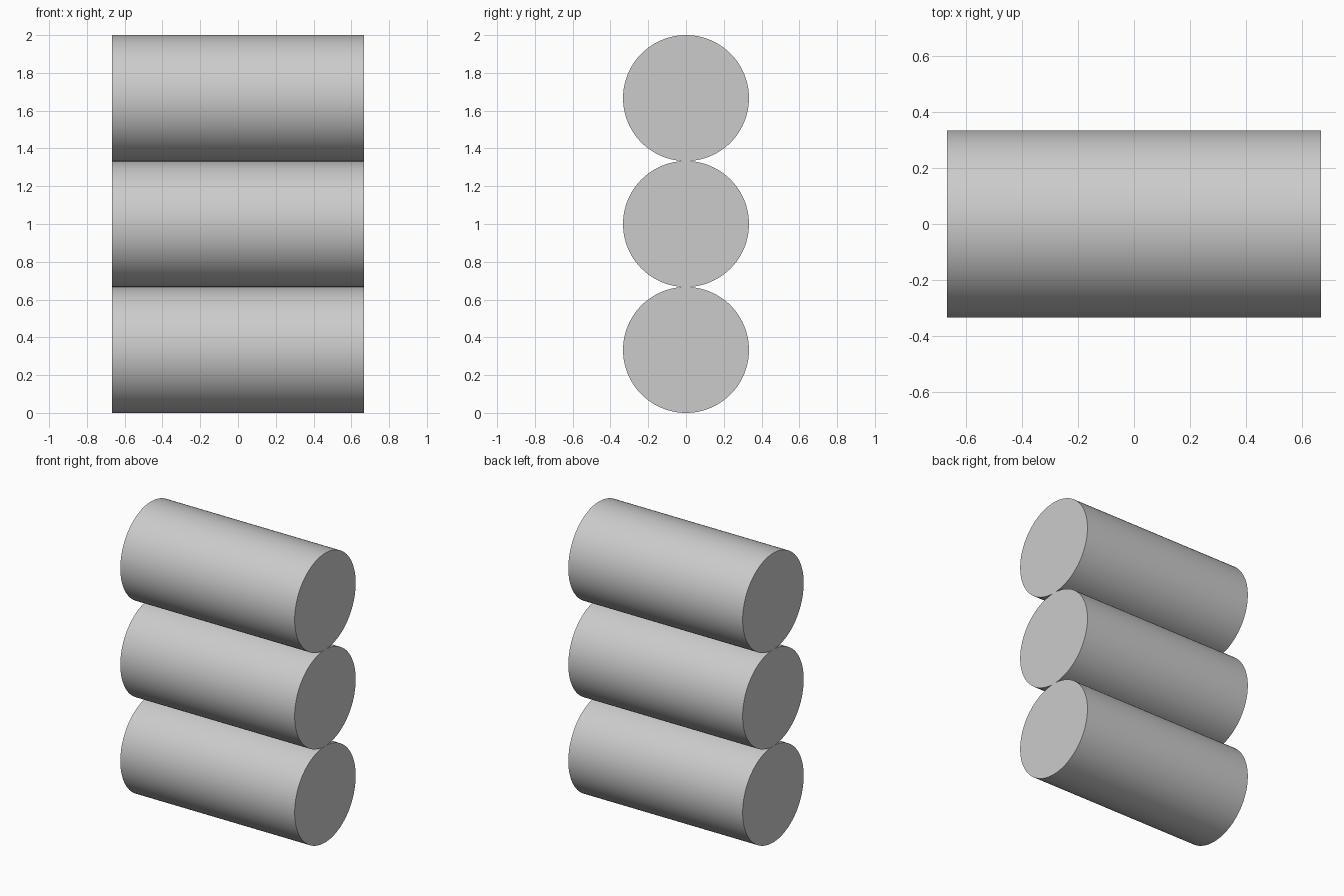
import bpy
import math

default_cube = bpy.data.objects.get("Cube")
if default_cube:
    bpy.data.objects.remove(default_cube, do_unlink=True)

RADIUS = 1 / 3
LENGTH = 4 / 3

# Plain grey finish shared by every roller
grey = bpy.data.materials.new("light_grey")
grey.use_nodes = True
colour = (0.6, 0.6, 0.6, 1)
grey.diffuse_color = colour
grey.node_tree.nodes["Principled BSDF"].inputs["Base Color"].default_value = colour


def add_cylinder(name, z):
    """Horizontal cylinder along x with smooth sides and flat caps."""
    bpy.ops.mesh.primitive_cylinder_add(
        vertices=128, radius=RADIUS, depth=LENGTH,
        location=(0, 0, z), rotation=(0, math.pi / 2, 0))
    obj = bpy.context.object
    obj.name = name
    obj.data.materials.append(grey)
    bpy.ops.object.shade_smooth_by_angle(angle=math.radians(30))
    return obj


# Three cylinders stacked so that they just touch
for level, name in enumerate(("bottom_cylinder", "middle_cylinder", "top_cylinder")):
    add_cylinder(name, RADIUS * (2 * level + 1))
